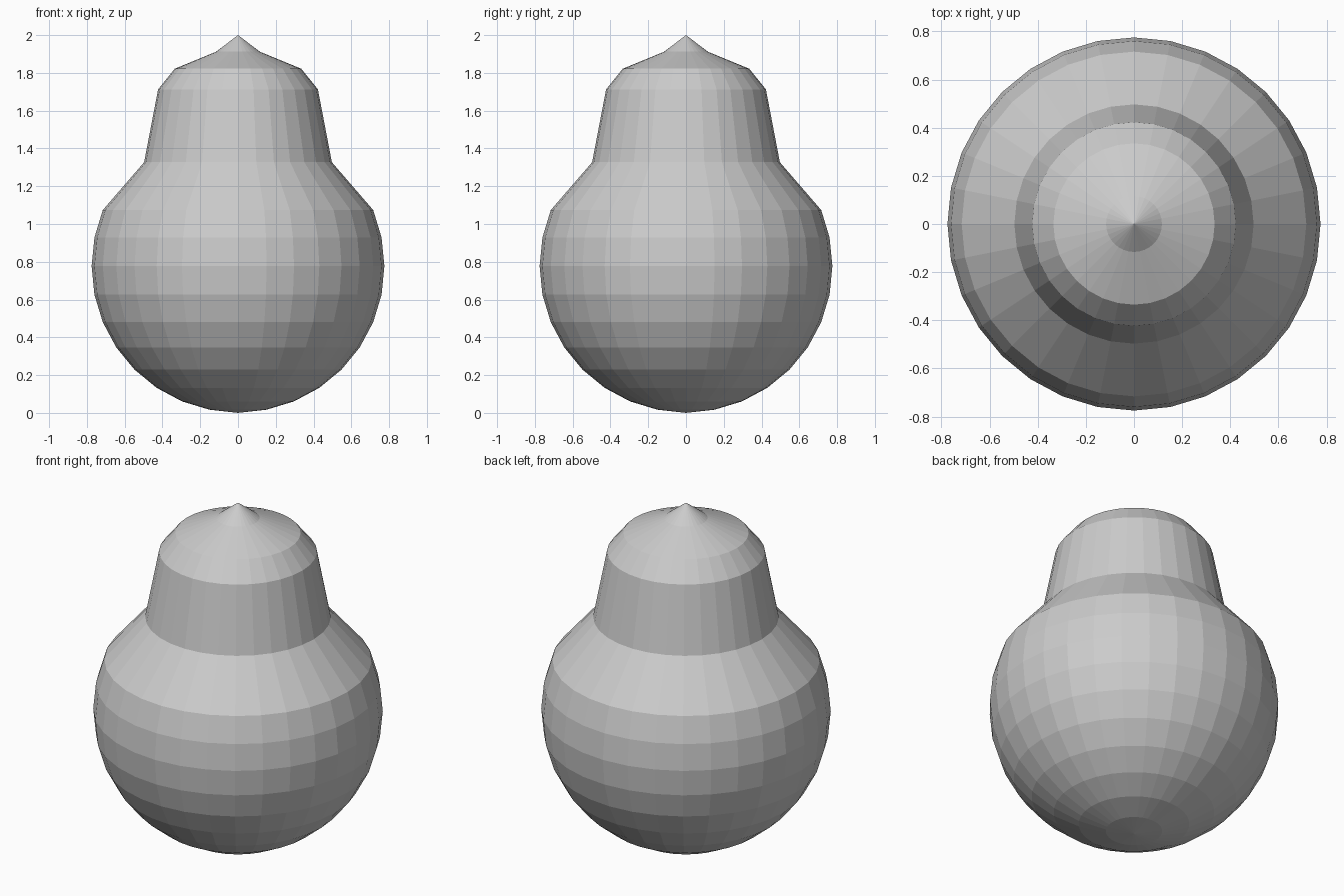
import bpy, bmesh, math

if "Cube" in bpy.data.objects:
    bpy.data.objects.remove(bpy.data.objects["Cube"])

SIDES = 32
R, CZ = 0.775, 0.777

# Profile: lower part follows a 16-ring sphere, then shoulder, neck, cap and tip
profile = [(R * math.cos(math.radians(k * 11.25)), CZ + R * math.sin(math.radians(k * 11.25)))
           for k in range(-7, 3)]
profile += [(0.497, 1.327), (0.423, 1.713), (0.335, 1.822), (0.116, 1.912)]

bm = bmesh.new()
rings = []
for r, z in profile:
    rings.append([bm.verts.new((r * math.cos(2 * math.pi * i / SIDES),
                                r * math.sin(2 * math.pi * i / SIDES), z))
                  for i in range(SIDES)])
bottom = bm.verts.new((0, 0, 0))
tip = bm.verts.new((0, 0, 2))

for i in range(SIDES):
    j = (i + 1) % SIDES
    for a, b in zip(rings, rings[1:]):
        bm.faces.new((a[i], a[j], b[j], b[i]))
    bm.faces.new((bottom, rings[0][j], rings[0][i]))
    bm.faces.new((rings[-1][i], rings[-1][j], tip))
bmesh.ops.recalc_face_normals(bm, faces=bm.faces)

# Pear-shaped body, flat shaded
mesh = bpy.data.meshes.new("pear_body")
bm.to_mesh(mesh)
bm.free()
bpy.context.collection.objects.link(bpy.data.objects.new("pear_body", mesh))
